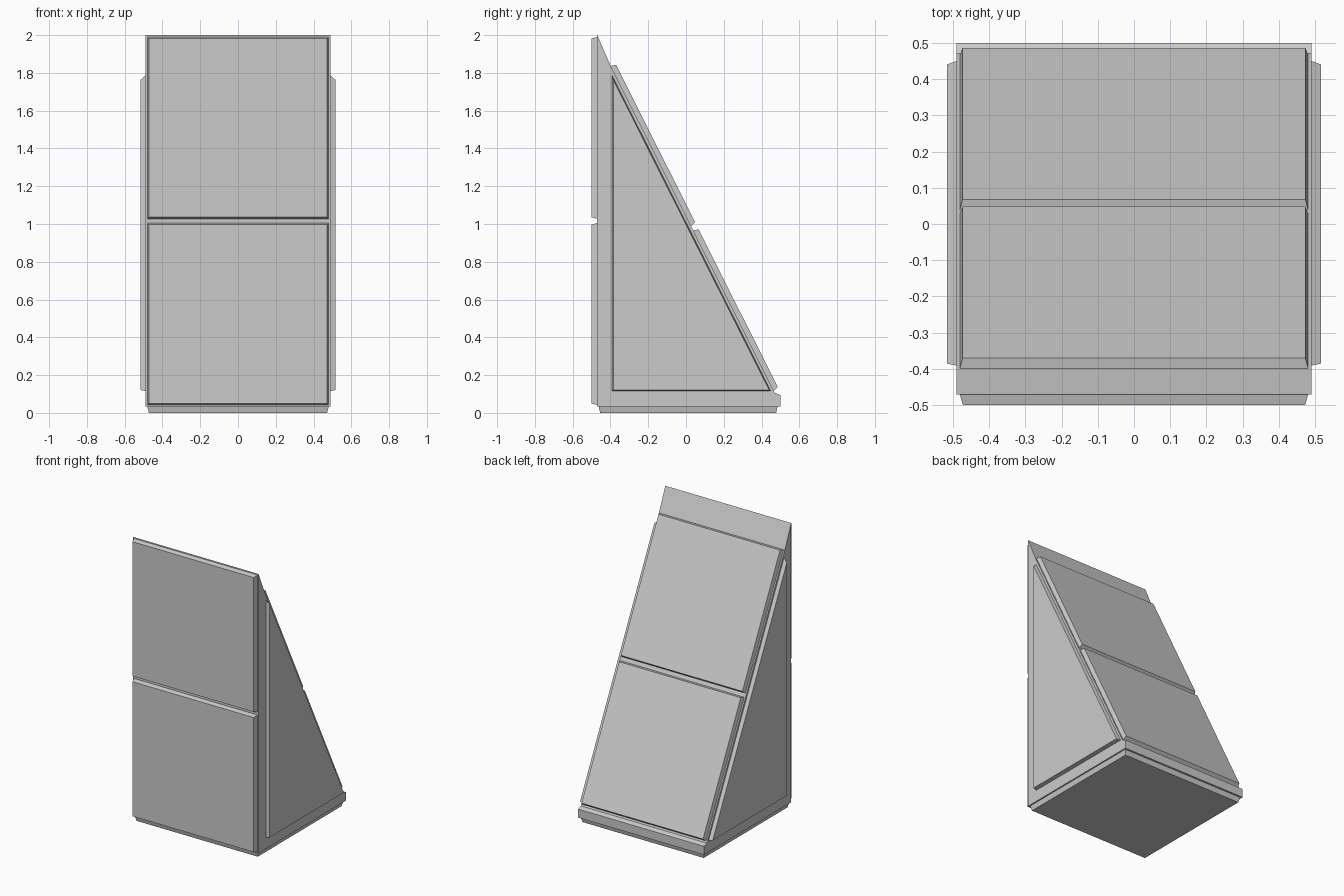
import bpy
from mathutils import Vector

if "Cube" in bpy.data.objects:
    bpy.data.objects.remove(bpy.data.objects["Cube"])

grey = bpy.data.materials.new("light_grey")
grey.diffuse_color = (0.6, 0.6, 0.6, 1)
grey.use_nodes = True
grey.node_tree.nodes["Principled BSDF"].inputs["Base Color"].default_value = grey.diffuse_color


def make_object(name, verts, faces):
    mesh = bpy.data.meshes.new(name)
    mesh.from_pydata([tuple(v) for v in verts], [], faces)
    mesh.materials.append(grey)
    obj = bpy.data.objects.new(name, mesh)
    bpy.context.collection.objects.link(obj)


def loft(name, lower, upper):
    """Solid between two matching loops, wound counter-clockwise from the upper side."""
    n = len(lower)
    faces = [list(range(n))[::-1], list(range(n, 2 * n))]
    faces += [[i, (i + 1) % n, n + (i + 1) % n, n + i] for i in range(n)]
    make_object(name, lower + upper, faces)


def panel(name, base, height, inset):
    """Raised plate on a convex outline, with its edges tapering inward."""
    base = [Vector(p) for p in base]
    normal = (base[1] - base[0]).cross(base[2] - base[1]).normalized()
    top = []
    for i, p in enumerate(base):
        a = (p - base[i - 1]).normalized()
        b = (base[(i + 1) % len(base)] - p).normalized()
        move = (normal.cross(a) + normal.cross(b)) / (1 + a.dot(b))
        top.append(p + move * inset + normal * height)
    sink = normal * -0.002
    loft(name, [p + sink for p in base], top)


# wedge core with a low ledge at the back
HALF = 0.49
start, end = Vector((0, -0.40, 1.84)), Vector((0, 0.47, 0.106))
profile = [(-0.47, 0.035), (0.499, 0.035), (0.499, 0.095),
           (end.y, end.z), (start.y, start.z), (-0.47, 2.0)]
loft("wedge_core", [Vector((-HALF, y, z)) for y, z in profile],
     [Vector((HALF, y, z)) for y, z in profile])

W = 0.481
# two square front panels
for label, z0, z1 in (("lower", 0.041, 1.006), ("upper", 1.027, 1.991)):
    panel(label + "_front_panel",
          [(-W, -0.47, z0), (W, -0.47, z0), (W, -0.47, z1), (-W, -0.47, z1)], 0.03, 0.009)

# two panels on the sloping back
along = (end - start).normalized()
for label, s0, s1 in (("upper", 0.003, 0.952), ("lower", 0.978, 1.928)):
    a, b = start + along * s0, start + along * s1
    panel(label + "_slope_panel",
          [(W, a.y, a.z), (W, b.y, b.z), (-W, b.y, b.z), (-W, a.y, a.z)], 0.028, 0.008)

# triangular side panels
tri = [(-0.391, 0.115), (0.450, 0.115), (-0.391, 1.788)]
panel("right_side_panel", [(HALF, y, z) for y, z in tri], 0.026, 0.006)
panel("left_side_panel", [(-HALF, y, z) for y, z in tri[::-1]], 0.026, 0.006)

# base plate
panel("base_plate", [(-W, -0.463, 0.035), (-W, 0.486, 0.035),
                     (W, 0.486, 0.035), (W, -0.463, 0.035)], 0.035, 0.009)
